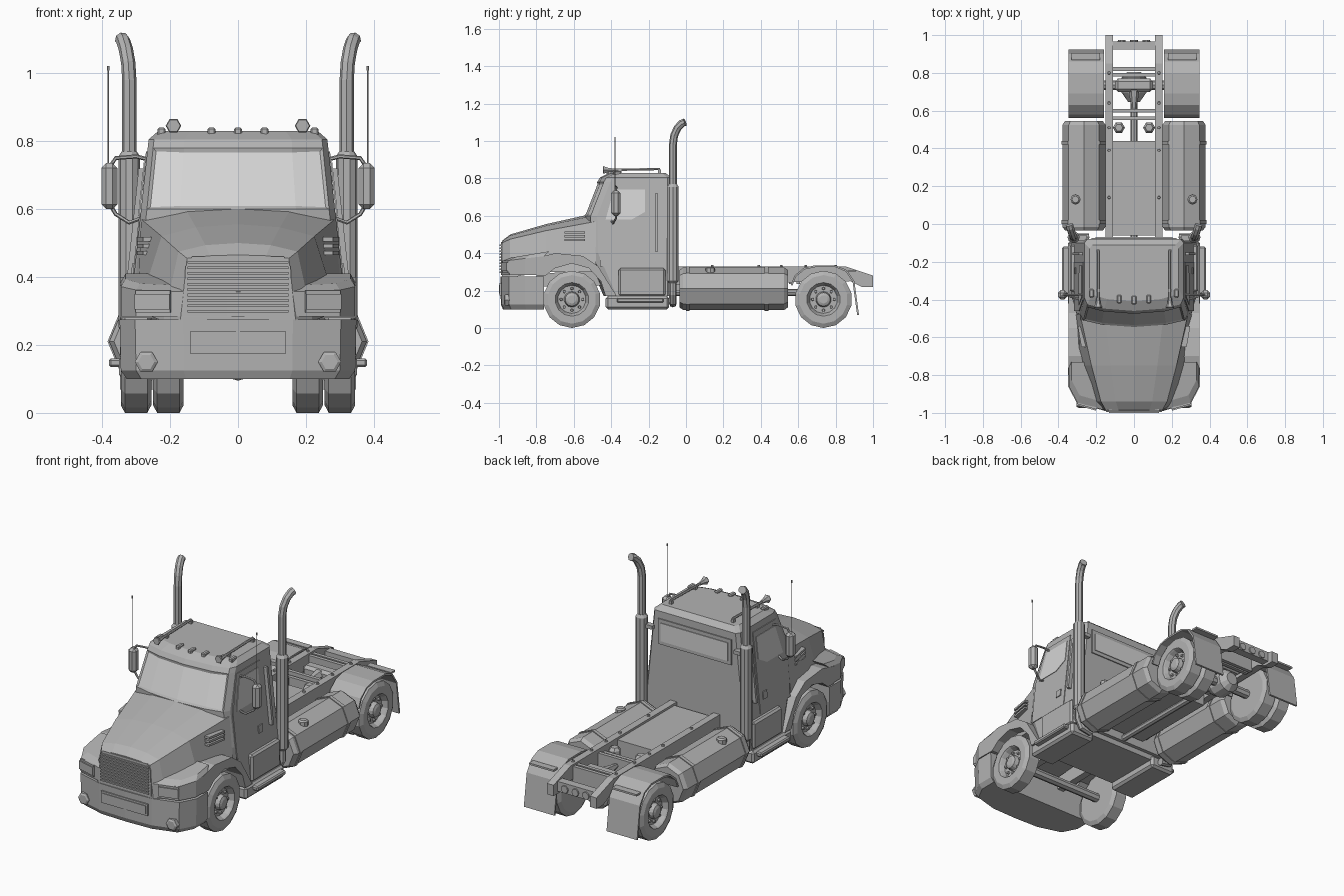
import bpy
import bmesh
from math import cos, sin, tau
from mathutils import Vector

default_cube = bpy.data.objects.get("Cube")
if default_cube:
    bpy.data.objects.remove(default_cube, do_unlink=True)

X, Y, Z = Vector((1, 0, 0)), Vector((0, 1, 0)), Vector((0, 0, 1))


def make_material(name, level):
    material = bpy.data.materials.new(name)
    material.use_nodes = True
    colour = (level, level, level, 1)
    material.diffuse_color = colour
    for node in material.node_tree.nodes:
        if node.type == "BSDF_PRINCIPLED":
            node.inputs["Base Color"].default_value = colour
    return material


BODY = make_material("body grey", .45)
GLASS = make_material("glass pale grey", .66)


# Shared builders
def finish(name, bm, mirror=False, bevel=0, thickness=0, materials=(BODY,)):
    bmesh.ops.remove_doubles(bm, verts=bm.verts, dist=.0001)
    bmesh.ops.recalc_face_normals(bm, faces=bm.faces)
    mesh = bpy.data.meshes.new(name)
    bm.to_mesh(mesh)
    bm.free()
    for material in materials:
        mesh.materials.append(material)
    part = bpy.data.objects.new(name, mesh)
    bpy.context.scene.collection.objects.link(part)
    if thickness:
        part.modifiers.new("thickness", "SOLIDIFY").thickness = thickness
    if bevel:
        edge = part.modifiers.new("edge", "BEVEL")
        edge.width, edge.segments = bevel, 1
    if mirror:
        part.modifiers.new("other side", "MIRROR")
    return part


def loft_mesh(rings, closed=True):
    bm = bmesh.new()
    loops = [[bm.verts.new(point) for point in ring] for ring in rings]
    count = len(loops[0])
    for first, second in zip(loops, loops[1:]):
        for i in range(count if closed else count - 1):
            j = (i + 1) % count
            bm.faces.new((first[i], first[j], second[j], second[i]))
    if closed:
        bm.faces.new(loops[0])
        bm.faces.new(loops[-1])
    return bm


def loft(name, rings, closed=True, **options):
    return finish(name, loft_mesh(rings, closed), **options)


def box(name, low, high, **options):
    (a, b, c), (d, e, f) = low, high
    plan = [(a, b), (d, b), (d, e), (a, e)]
    return plan_prism(name, plan, c, f, **options)


def plan_prism(name, plan, bottom, top, **options):
    return loft(name, [[(x, y, z) for x, y in plan] for z in (bottom, top)], **options)


def side_prism(name, profile, inner, outer, **options):
    return loft(name, [[(x, y, z) for y, z in profile] for x in (inner, outer)], **options)


def turned(name, origin, axis, profile, sides=12, **options):
    spin = Z.rotation_difference(axis)
    angles = [tau * i / sides for i in range(sides)]
    rings = [[Vector(origin) + spin @ Vector((r * cos(a), r * sin(a), d)) for a in angles]
             for d, r in profile]
    return loft(name, rings, **options)


def tube(name, path, radius, sides=8, **options):
    points = [Vector(point) for point in path]
    rings = []
    for i, point in enumerate(points):
        tangent = points[min(i + 1, len(points) - 1)] - points[max(i - 1, 0)]
        spin = Z.rotation_difference(tangent.normalized())
        rings.append([point + spin @ Vector((cos(tau * k / sides), sin(tau * k / sides), 0)) * radius
                      for k in range(sides)])
    return loft(name, rings, **options)


def both_halves(half):
    return half + [(-x, *rest) for x, *rest in reversed(half) if x > 0]


# Cab: stacked plan outlines, with the windscreen inset into its front
def cab_side(z):
    return .35 - .108 * z


def cab_ring(z, front, back=-.08, scale=1):
    w = cab_side(z) * scale
    return both_halves([(0, front, z), (w * .6, front + .012, z), (w * .94, front + .035, z),
                        (w, front + .07, z), (w, back - .02, z), (w * .94, back, z), (0, back, z)])


cab = loft_mesh([cab_ring(.17, -.44), cab_ring(.4, -.54), cab_ring(.6, -.545),
                 cab_ring(.78, -.475), cab_ring(.805, -.46), cab_ring(.83, -.41, -.11, .9)])
bmesh.ops.recalc_face_normals(cab, faces=cab.faces)
screen = [f for f in cab.faces if f.normal.y < -.6 and .6 < f.calc_center_median().z < .78]
bmesh.ops.inset_region(cab, faces=screen, thickness=.012, depth=-.006)
for face in screen:
    face.material_index = 1
finish("cab", cab, materials=(BODY, GLASS))


# Doors and windows lie on the sloping cab side
def cab_plate(name, profile, lift, material=BODY):
    rings = [[(cab_side(z) + x, y, z) for y, z in profile] for x in (0, lift)]
    loft(name, rings, mirror=True, materials=(material,))


cab_plate("door", [(-.46, .33), (-.46, .58), (-.4, .77), (-.2, .77), (-.2, .33)], .004)
cab_plate("door_window", [(-.43, .58), (-.385, .74), (-.22, .74), (-.22, .62), (-.29, .58)], .007, GLASS)
cab_plate("door_handle", [(-.265, .4), (-.265, .44), (-.23, .44), (-.23, .4)], .009)
cab_plate("grab_handle", [(-.165, .41), (-.165, .72), (-.15, .72), (-.15, .41)], .02)
box("rear_window_frame", (-.225, -.085, .625), (.225, -.074, .765))
box("rear_window", (-.205, -.075, .645), (.205, -.07, .745), materials=(GLASS,))
box("cab_floor", (-.28, -.42, .14), (.28, -.1, .18))


# Hood, grille and hood vents
def hood_ring(y, crown, ridge, shoulder, foot, base):
    half = [(0, crown), (ridge * .55, crown - (crown - shoulder) * .25), (ridge, shoulder),
            (foot, base), (0, base)]
    return [(x, y, z) for x, z in both_halves(half)]


loft("hood", [hood_ring(-.985, .465, .15, .455, .17, .27), hood_ring(-.94, .5, .175, .475, .22, .27),
              hood_ring(-.75, .555, .225, .52, .295, .3), hood_ring(-.48, .615, .285, .57, .31, .3)])
loft("grille_panel", [[(x, y, z) for x, z in both_halves([(0, .285), (.16, .285), (.155, .43), (.135, .46), (0, .46)])]
                      for y in (-.98, -.989)])
for i in range(10):
    z = .295 + i * .016
    box("grille_slat", (-.148, -.996, z), (.148, -.985, z + .008))
for i in range(3):
    plan = [(.25, -.65), (.279, -.65), (.298, -.54), (.26, -.54)]
    plan_prism("hood_vent", plan, .465 + i * .02, .477 + i * .02, mirror=True)

# Bumper and fender nose share one rounded plan
NOSE = both_halves([(0, -.99), (.16, -.985), (.3, -.945), (.345, -.86), (.345, -.76), (0, -.76)])
loft("bumper", [[(x * s, -.76 + (y + .76) * s, z) for x, y in NOSE]
                for z, s in ((.1, .95), (.125, 1), (.275, 1.01))])
loft("fender_nose", [[(x * s, y * s, z + tilt * (y + 1)) for x, y in NOSE]
                     for z, s, tilt in ((.283, 1, 0), (.355, 1, .12), (.372, .96, .16))])
box("bumper_panel", (-.142, -.996, .175), (.142, -.98, .24))
box("bumper_panel_inset", (-.132, -1, .185), (.132, -.99, .23))
lamp = [(.2, -.982), (.302, -.953), (.3, -.93), (.19, -.95)]
plan_prism("headlight", lamp, .295, .36, mirror=True)
plan_prism("headlight_lens", [(x + .002, y - .006) for x, y in lamp], .305, .35, mirror=True)
turned("fog_light", (.27, -.945, .15), -Y, [(0, .034), (.022, .034), (.028, .024)], sides=6, mirror=True)

# Front wheel arches and cab steps
side_prism("front_fender", [(-.8, .28), (-.8, .375), (-.7, .4), (-.55, .385), (-.47, .33), (-.42, .25),
                            (-.37, .17), (-.43, .17), (-.455, .25), (-.52, .32), (-.61, .345),
                            (-.7, .32), (-.75, .28)], .24, .347, mirror=True)
box("side_step", (.2, -.43, .1), (.35, -.09, .17), bevel=.012, mirror=True)
box("step_tread", (.3, -.37, .135), (.38, -.12, .16), bevel=.006, mirror=True)
box("step_riser", (.28, -.36, .17), (.34, -.11, .32), bevel=.01, mirror=True)

# Wheels: a turned tyre and rim with a ring of nuts
TYRE = [(-.045, .085), (-.045, .13), (-.033, .153), (.033, .153), (.045, .13), (.045, .09),
        (.038, .085), (.015, .075), (.015, .042), (.038, .036), (.044, .022)]
for name, x, y in (("front_wheel", .3, -.61), ("rear_outer_wheel", .3, .735), ("rear_inner_wheel", .205, .735)):
    turned(name, (x, y, .153), X, TYRE, sides=14, mirror=True)
    for i in range(8):
        a = tau * i / 8
        nut = (x + .012, y + .058 * cos(a), .153 + .058 * sin(a))
        turned(name + "_nut", nut, X, [(0, .009), (.015, .007)], sides=6, mirror=True)
for y in (-.61, .735):
    turned("axle", (-.28, y, .153), X, [(0, .025), (.56, .025)], sides=8)
turned("differential", (0, .735, .16), Y, [(-.09, .03), (-.04, .065), (.04, .065), (.07, .035)])
turned("drive_shaft", (0, -.3, .19), Y, [(0, .018), (.95, .018)], sides=8)

# Chassis rails, deck and cross members
side_prism("frame_rail", [(-.8, .22), (-.8, .29), (-.08, .33), (.85, .33), (1, .28), (1, .22), (.94, .22), (.88, .25)],
           .112, .152, mirror=True)
box("deck", (-.112, -.06, .2), (.112, .44, .318))
for y, depth, top in ((.56, .02, .3), (.6, .02, .31), (.79, .02, .32), (.82, .02, .32), (.945, .045, .29)):
    box("cross_member", (-.115, y - depth / 2, .235), (.115, y + depth / 2, top))
box("coupling_block", (-.1, .7, .24), (.1, .77, .3), bevel=.015)
turned("coupling_arm", (0, .61, .27), Y, [(0, .012), (.1, .03)], sides=6)
turned("air_valve", (.08, .51, .24), Z, [(0, .032), (.06, .032), (.075, .02)], sides=6, mirror=True)
for x in (-.065, 0, .065):
    turned("tail_light", (x, .962, .258), Y, [(0, .022), (.012, .02)], sides=10)
for y in (.14, .39, .51, .64, .8):
    turned("rail_bolt", (.132, y, .328), Z, [(0, .009), (.01, .007)], sides=6, mirror=True)

# Rear mudguards with hanging flaps
guard = [(.56, .23), (.58, .28), (.63, .322), (.69, .335), (.8, .335), (.86, .31), (.9, .25), (.91, .18), (.925, .07)]
loft("rear_mudguard", [[(x, y, z) for x in (.16, .347)] for y, z in guard],
     closed=False, thickness=.01, mirror=True)
box("mudguard_lamp", (.18, .868, .3), (.33, .905, .31), mirror=True)

# Fuel tanks with straps and caps
tank_centre = (.265, 0, .21)
turned("fuel_tank", tank_centre, Y, [(-.035, .1), (-.015, .114), (.525, .114), (.545, .1)], sides=8, mirror=True)
for y in (0, .42):
    turned("tank_strap", tank_centre, Y, [(y, .119), (y + .02, .119)], sides=8, mirror=True)
turned("fuel_cap", (.31, .13, .285), Z, [(0, .026), (.035, .026), (.042, .018)], sides=8, mirror=True)

# Exhaust stacks
turned("muffler", (.32, -.07, .24), Z, [(0, .022), (.012, .032), (.515, .032), (.53, .022)], sides=10, mirror=True)
tube("exhaust_inlet", [(.24, -.07, .13), (.3, -.07, .14), (.32, -.07, .18), (.32, -.07, .26)], .02, mirror=True)
tube("exhaust_pipe", [(.32, -.07, .76), (.32, -.07, .98), (.323, -.063, 1.03), (.33, -.045, 1.07),
                      (.338, -.02, 1.095), (.342, -.005, 1.1)], .021, mirror=True)
box("exhaust_bracket", (.25, -.09, .7), (.32, -.06, .72), mirror=True)

# Mirrors with brackets and whip aerials
box("wing_mirror", (.355, -.4, .6), (.402, -.35, .735), bevel=.014, mirror=True)
tube("mirror_upper_arm", [(.26, -.37, .745), (.3, -.375, .755), (.36, -.375, .75), (.38, -.375, .72)], .006, sides=6, mirror=True)
tube("mirror_lower_arm", [(.28, -.4, .575), (.32, -.39, .56), (.36, -.375, .585), (.38, -.375, .62)], .006, sides=6, mirror=True)
tube("aerial", [(.382, -.38, .73), (.382, -.38, 1.015)], .002, sides=5, mirror=True)
turned("aerial_tip", (.382, -.38, 1.008), Z, [(0, .004), (.013, .004)], sides=6, mirror=True)

# Roof horns and marker lamps
tube("horn_tube", [(.19, -.41, .845), (.19, -.14, .85)], .007, sides=6, mirror=True)
turned("horn_bell", (.19, -.39, .845), -Y, [(0, .009), (.03, .014), (.05, .023), (.055, .02)], sides=6, mirror=True)
for y in (-.36, -.15):
    box("horn_stand", (.182, y, .82), (.198, y + .015, .848), mirror=True)
for x, y in ((-.225, -.37), (-.078, -.4), (0, -.405), (.078, -.4), (.225, -.37)):
    box("roof_marker", (x - .012, y - .02, .815), (x + .012, y + .025, .84), bevel=.005)
